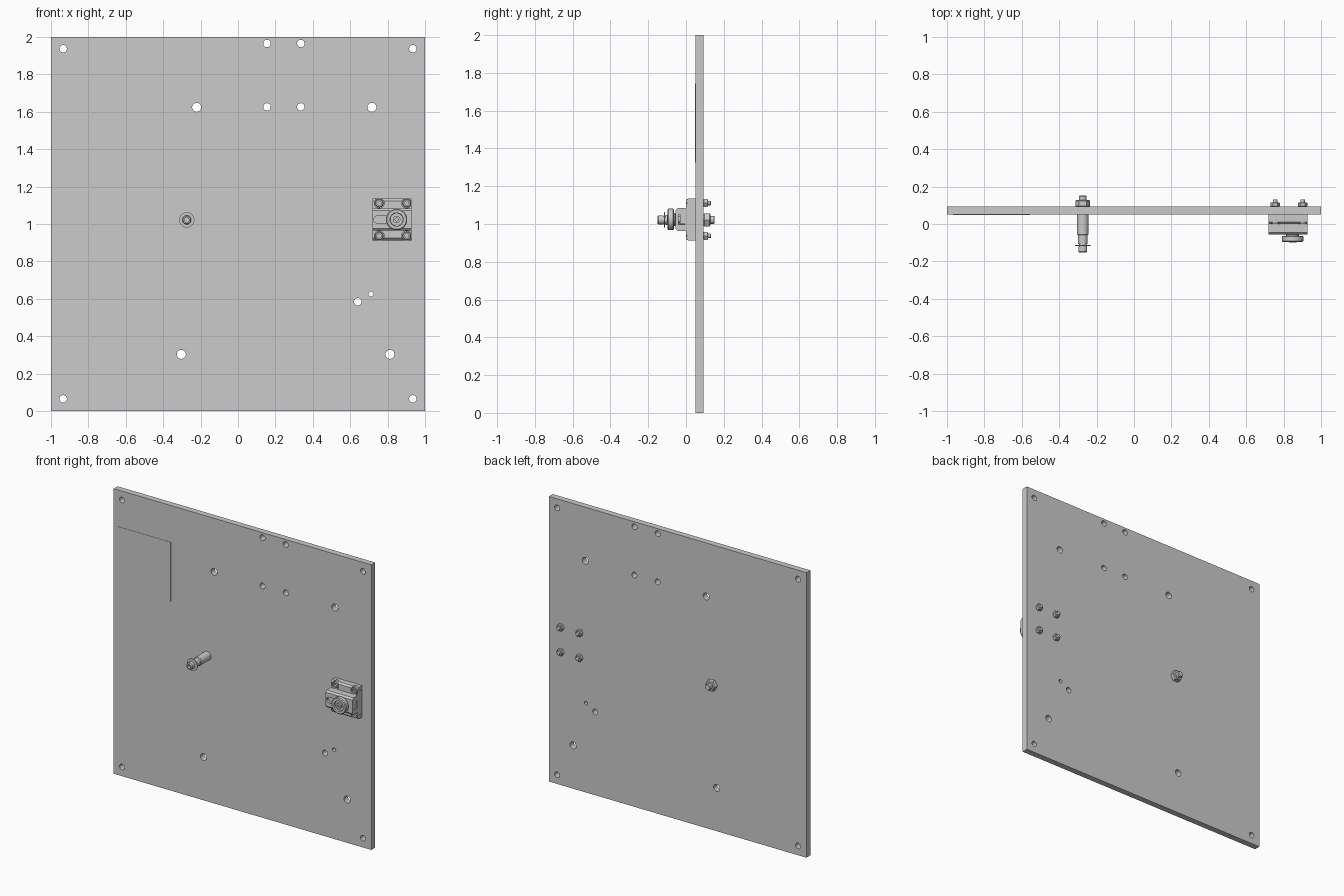
import bpy, bmesh
from math import cos, sin, pi

if "Cube" in bpy.data.objects:
    bpy.data.objects.remove(bpy.data.objects["Cube"])

FRONT, BACK = 0.05, 0.093      # panel faces in y


def finish(name, bm, smooth=True):
    bmesh.ops.remove_doubles(bm, verts=bm.verts, dist=1e-5)
    bmesh.ops.recalc_face_normals(bm, faces=bm.faces)
    me = bpy.data.meshes.new(name)
    bm.to_mesh(me)
    bm.free()
    ob = bpy.data.objects.new(name, me)
    bpy.context.collection.objects.link(ob)
    if smooth:
        shade(ob)
    return ob


def select(ob):
    bpy.ops.object.select_all(action='DESELECT')
    ob.select_set(True)
    bpy.context.view_layer.objects.active = ob


def shade(ob):
    select(ob)
    bpy.ops.object.shade_smooth_by_angle(angle=0.6)


def lathe(name, cx, cz, profile, n=32, smooth=True):
    """Solid of revolution about the y axis; profile is (radius, y)."""
    bm = bmesh.new()
    rings = [[bm.verts.new((cx + r * cos(2 * pi * i / n), y, cz + r * sin(2 * pi * i / n)))
              for i in range(n)] for r, y in profile]
    for a, b in zip(rings, rings[1:]):
        for i in range(n):
            j = (i + 1) % n
            bm.faces.new((a[i], a[j], b[j], b[i]))
    bm.faces.new(rings[0])
    bm.faces.new(rings[-1])
    return finish(name, bm, smooth)


def box(name, x0, x1, y0, y1, z0, z1):
    bm = bmesh.new()
    bmesh.ops.create_cube(bm, size=1)
    for v in bm.verts:
        v.co = ((x0 + x1) / 2 + v.co.x * (x1 - x0), (y0 + y1) / 2 + v.co.y * (y1 - y0),
                (z0 + z1) / 2 + v.co.z * (z1 - z0))
    return finish(name, bm, False)


def cut(ob, cutters):
    for c in cutters:
        m = ob.modifiers.new("cut", 'BOOLEAN')
        m.operation, m.solver, m.object = 'DIFFERENCE', 'EXACT', c
        select(ob)
        bpy.ops.object.modifier_apply(modifier=m.name)
        bpy.data.objects.remove(c)
    shade(ob)


# Panel: filled outline with drilled holes (x, z, radius)
holes = [(sx * 0.935, z, 0.02) for sx in (-1, 1) for z in (0.065, 1.937)]
holes += [(x, z, 0.02) for x in (0.155, 0.336) for z in (1.965, 1.626)]
holes += [(-0.221, 1.624, 0.024), (0.716, 1.624, 0.024), (0.711, 0.626, 0.013),
          (0.64, 0.584, 0.02), (-0.303, 0.303, 0.024), (0.812, 0.303, 0.024)]
cu = bpy.data.curves.new("panel", 'CURVE')
cu.dimensions, cu.fill_mode, cu.extrude = '2D', 'BOTH', (BACK - FRONT) / 2


def loop(pts):
    s = cu.splines.new('POLY')
    s.points.add(len(pts) - 1)
    for p, (x, z) in zip(s.points, pts):
        p.co = (x, z, 0, 1)
    s.use_cyclic_u = True


loop([(-1, 0), (1, 0), (1, 2), (-1, 2)])
for x, z, r in holes:
    loop([(x + r * cos(2 * pi * i / 24), z + r * sin(2 * pi * i / 24)) for i in range(24)])
tmp = bpy.data.objects.new("panel_outline", cu)
bpy.context.collection.objects.link(tmp)
select(tmp)
bpy.ops.object.convert(target='MESH')
tmp = bpy.context.view_layer.objects.active
bm = bmesh.new()
bm.from_mesh(tmp.data)
for v in bm.verts:
    v.co = (v.co.x, (FRONT + BACK) / 2 - v.co.z, v.co.y)
bpy.data.objects.remove(tmp)
finish("panel", bm)

# Thin blank label plate
box("label_plate", -0.968, -0.556, FRONT - 0.002, FRONT + 0.001, 1.326, 1.743)

# Stepped post with retaining ring, and its nut behind the panel
px, pz = -0.274, 1.022
lathe("post", px, pz, [(0.031, FRONT + 0.002), (0.031, -0.055), (0.026, -0.06), (0.026, -0.108),
                       (0.019, -0.108), (0.019, -0.12), (0.024, -0.12), (0.024, -0.146),
                       (0.019, -0.152), (0.012, -0.152), (0.012, -0.135)])
lathe("post_ring", px, pz, [(0.018, -0.117), (0.041, -0.117), (0.041, -0.111), (0.018, -0.111)])
lathe("post_nut", px, pz, [(0.034, BACK - 0.001), (0.04, BACK + 0.004), (0.04, 0.124),
                           (0.034, 0.129)], 6, False)
lathe("post_stud", px, pz, [(0.021, BACK), (0.021, 0.148), (0.017, 0.152)])

# Latch housing: hat-shaped section extruded along x
lx0, lx1, lz = 0.72, 0.928, 1.024
half = [(0.111, FRONT), (0.111, 0.012), (0.1, 0.0), (0.06, 0.0), (0.06, -0.045), (0.048, -0.056)]
section = half + [(-z, y) for z, y in reversed(half)]
bm = bmesh.new()
f = bm.faces.new([bm.verts.new((lx0, y, lz + z)) for z, y in section])
ext = bmesh.ops.extrude_face_region(bm, geom=[f])
for v in ext['geom']:
    if isinstance(v, bmesh.types.BMVert):
        v.co.x = lx1
housing = finish("latch_housing", bm, False)
screws = [(x, z) for x in (0.755, 0.902) for z in (0.937, 1.111)]
cut(housing, [lathe("counterbore", x, z, [(0.0265, -0.02), (0.0265, 0.03)], 24) for x, z in screws]
    + [box("bolt_channel", 0.7, 0.95, -0.04, -0.004, lz - 0.027, lz + 0.027),
       box("front_slot", 0.745, 0.87, -0.07, -0.02, lz - 0.019, lz + 0.019),
       lathe("slot_end", 0.745, lz, [(0.019, -0.07), (0.019, -0.02)], 24)])

# Sliding bolt and knob
box("latch_bolt", lx0 + 0.004, lx1 - 0.004, -0.033, -0.005, lz - 0.025, lz + 0.025)
lathe("latch_knob", 0.848, lz, [(0.018, -0.03), (0.018, -0.056), (0.034, -0.057), (0.034, -0.064),
                                (0.053, -0.064), (0.057, -0.068), (0.057, -0.092), (0.052, -0.097),
                                (0.036, -0.097), (0.034, -0.085), (0.02, -0.085), (0.02, -0.1),
                                (0.008, -0.1), (0.008, -0.09)])

# Four latch screws: socket head in front, nut and stud behind
for i, (x, z) in enumerate(screws):
    lathe(f"screw_head_{i}", x, z, [(0.022, 0.031), (0.022, 0.006), (0.019, 0.002),
                                    (0.011, 0.002), (0.011, 0.015)], 24)
    lathe(f"screw_nut_{i}", x, z, [(0.021, BACK - 0.001), (0.025, BACK + 0.003), (0.025, 0.113),
                                   (0.021, 0.116)], 6, False)
    lathe(f"screw_stud_{i}", x, z, [(0.012, BACK), (0.012, 0.13), (0.009, 0.132)], 20)
